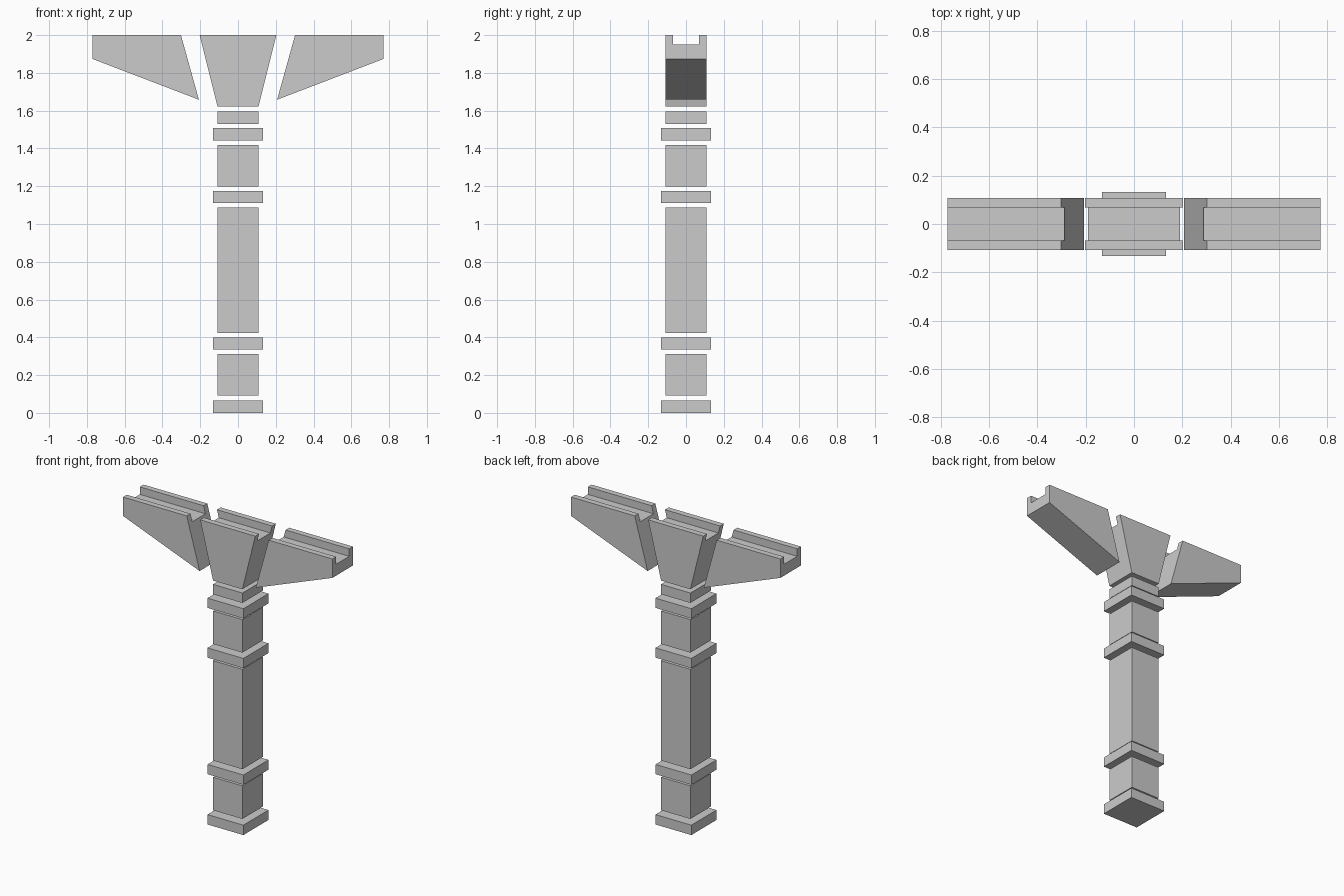
import bpy, bmesh

if "Cube" in bpy.data.objects:
    bpy.data.objects.remove(bpy.data.objects["Cube"])

HALF = 0.108      # half width of the shaft
COLLAR = 0.132    # half width of the collars
SLOT = 0.069      # half width of the beam channel
FLOOR = 1.95      # height of the channel floor
TOP = 2.0


def finish(name, bm):
    bmesh.ops.recalc_face_normals(bm, faces=bm.faces)
    mesh = bpy.data.meshes.new(name)
    bm.to_mesh(mesh)
    bm.free()
    obj = bpy.data.objects.new(name, mesh)
    bpy.context.collection.objects.link(obj)
    return obj


def block(name, half, z0, z1):
    bm = bmesh.new()
    bmesh.ops.create_cube(bm, size=1)
    bmesh.ops.scale(bm, vec=(2 * half, 2 * half, z1 - z0), verts=bm.verts)
    bmesh.ops.translate(bm, vec=(0, 0, (z0 + z1) / 2), verts=bm.verts)
    return finish(name, bm)


def channel_block(name, end_a, end_b):
    """U-shaped section lofted between two ends (x_bottom, z_bottom, x_top)."""
    bm = bmesh.new()
    rings = []
    for xb, zb, xt in (end_a, end_b):
        section = [(-HALF, zb), (HALF, zb), (HALF, TOP), (SLOT, TOP),
                   (SLOT, FLOOR), (-SLOT, FLOOR), (-SLOT, TOP), (-HALF, TOP)]
        rings.append([bm.verts.new((xb + (xt - xb) * (z - zb) / (TOP - zb), y, z))
                      for y, z in section])
    a, b = rings
    for i in range(8):
        j = (i + 1) % 8
        bm.faces.new((a[i], a[j], b[j], b[i]))
    bm.faces.new(a[::-1])
    bm.faces.new(b)
    return finish(name, bm)


# Stacked column pieces, separated by narrow gaps
for name, half, z0, z1 in [
    ("base_plinth", COLLAR, 0.0, 0.066),
    ("lower_block", HALF, 0.092, 0.312),
    ("lower_collar", COLLAR, 0.335, 0.40),
    ("main_shaft", HALF, 0.423, 1.088),
    ("middle_collar", COLLAR, 1.111, 1.176),
    ("upper_block", HALF, 1.199, 1.419),
    ("upper_collar", COLLAR, 1.442, 1.507),
    ("neck_block", HALF, 1.53, 1.596),
]:
    block(name, half, z0, z1)

# Flared central capital
channel_block("capital_wedge", (-HALF, 1.621, -0.203), (HALF, 1.621, 0.203))

# Bracket arms on both sides
for side, s in (("left", -1), ("right", 1)):
    channel_block(side + "_bracket_arm",
                  (s * 0.207, 1.658, s * 0.302), (s * 0.771, 1.874, s * 0.771))
